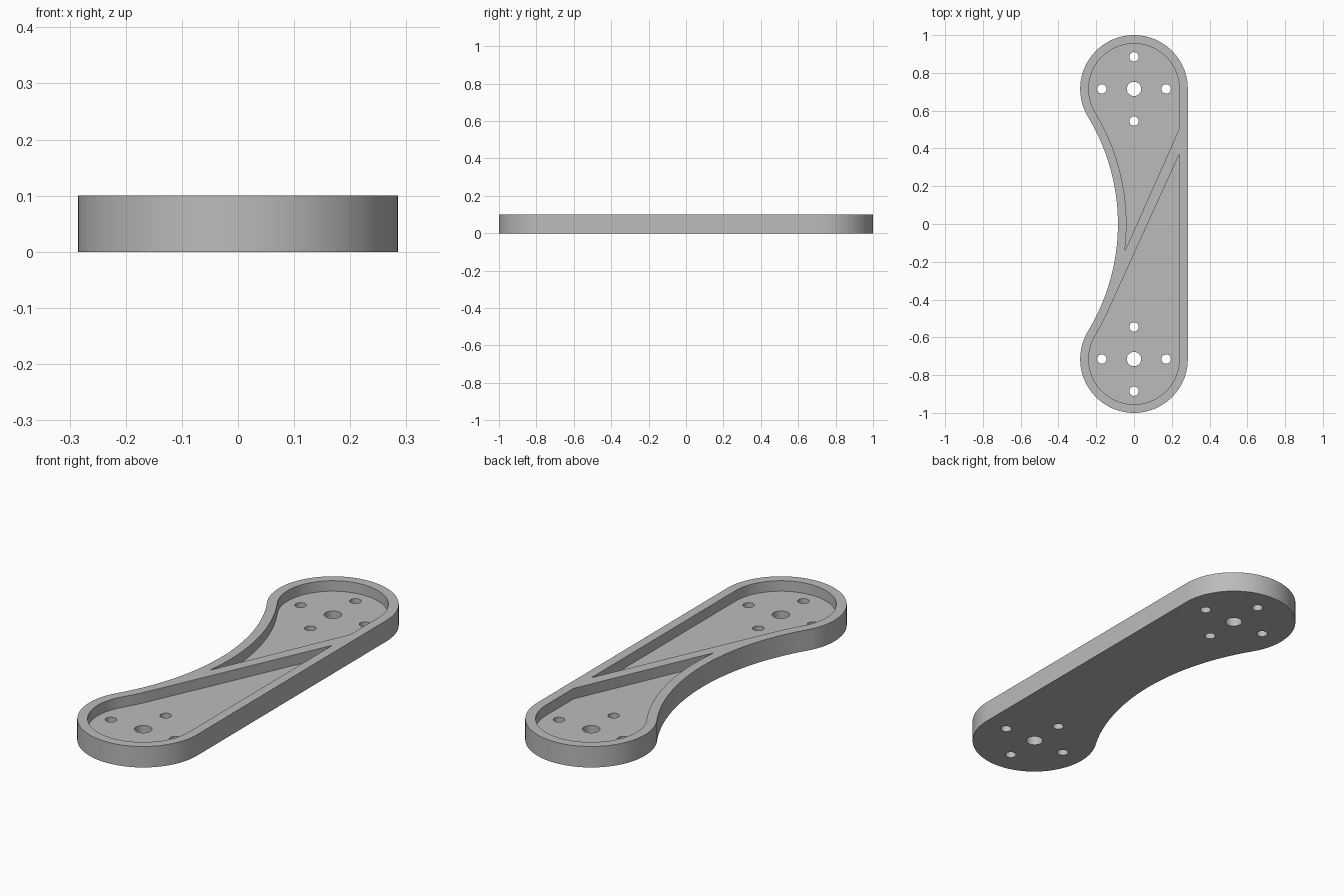
import bpy, bmesh
from math import sin, cos, radians

END_R, END_Y = 0.285, 0.715      # rounded ends
WAIST_X, WAIST_R = -1.178, 1.093  # concave side arc
TANGENT = 31.26                   # angle where waist meets the ends
WALL, HEIGHT, FLOOR = 0.045, 0.1, 0.05

cube = bpy.data.objects.get("Cube")
if cube:
    bpy.data.objects.remove(cube, do_unlink=True)

gray = bpy.data.materials.new("plain gray")
gray.use_nodes = True
gray.diffuse_color = (0.5, 0.5, 0.5, 1)
gray.node_tree.nodes["Principled BSDF"].inputs["Base Color"].default_value = gray.diffuse_color


def arc(cx, cy, r, start, end, steps):
    angles = [radians(start + (end - start) * i / steps) for i in range(steps + 1)]
    return [(cx + r * cos(a), cy + r * sin(a)) for a in angles]


def top_end(inset):
    return arc(0, END_Y, END_R - inset, 0, 180 + TANGENT, 48)


def bottom_end(inset):
    return arc(0, -END_Y, END_R - inset, 180 - TANGENT, 360, 48)


def waist(inset, start, end, steps):
    return arc(WAIST_X, 0, WAIST_R + inset, start, end, steps)


def prism(name, outlines, z0, z1):
    """Extrude closed outlines into one object."""
    bm = bmesh.new()
    for pts in outlines:
        face = bm.faces.new([bm.verts.new((x, y, z0)) for x, y in pts])
        up = bmesh.ops.extrude_face_region(bm, geom=[face], use_keep_orig=True)
        verts = [v for v in up["geom"] if isinstance(v, bmesh.types.BMVert)]
        bmesh.ops.translate(bm, verts=verts, vec=(0, 0, z1 - z0))
    bmesh.ops.remove_doubles(bm, verts=bm.verts, dist=1e-5)
    bmesh.ops.recalc_face_normals(bm, faces=bm.faces)
    mesh = bpy.data.meshes.new(name)
    bm.to_mesh(mesh)
    bm.free()
    mesh.materials.append(gray)
    obj = bpy.data.objects.new(name, mesh)
    bpy.context.collection.objects.link(obj)
    return obj


# Arm body
body = prism("arm_plate", [
    top_end(0) + waist(0, TANGENT, -TANGENT, 40)[1:-1] + bottom_end(0)], 0, HEIGHT)

# Two recesses, leaving a rim and a diagonal rib between them
inner_x = END_R - WALL
upper = top_end(WALL) + waist(WALL, TANGENT, -7.3, 26)[1:] + [(inner_x, 0.505)]
lower = waist(WALL, -24.43, -TANGENT, 6)[:-1] + bottom_end(WALL) + [(inner_x, 0.37)]
pockets = prism("pocket_cutter", [upper, lower], FLOOR, HEIGHT + 0.1)

# Bolt circle and centre bore at each end
holes = []
for y in (END_Y, -END_Y):
    holes.append(arc(0, y, 0.038, 0, 348.75, 31))
    for a in range(0, 360, 90):
        holes.append(arc(0.17 * cos(radians(a)), y + 0.17 * sin(radians(a)),
                         0.025, 0, 345, 23))
bores = prism("hole_cutter", holes, -0.1, HEIGHT + 0.2)

bpy.ops.object.select_all(action="DESELECT")
bpy.context.view_layer.objects.active = body
body.select_set(True)
for cutter in (pockets, bores):
    cutter.hide_render = True
    mod = body.modifiers.new(cutter.name, "BOOLEAN")
    mod.operation, mod.solver, mod.object = "DIFFERENCE", "EXACT", cutter
    bpy.ops.object.modifier_apply(modifier=mod.name)
    bpy.data.objects.remove(cutter, do_unlink=True)

bpy.ops.object.shade_smooth_by_angle(angle=radians(30))
